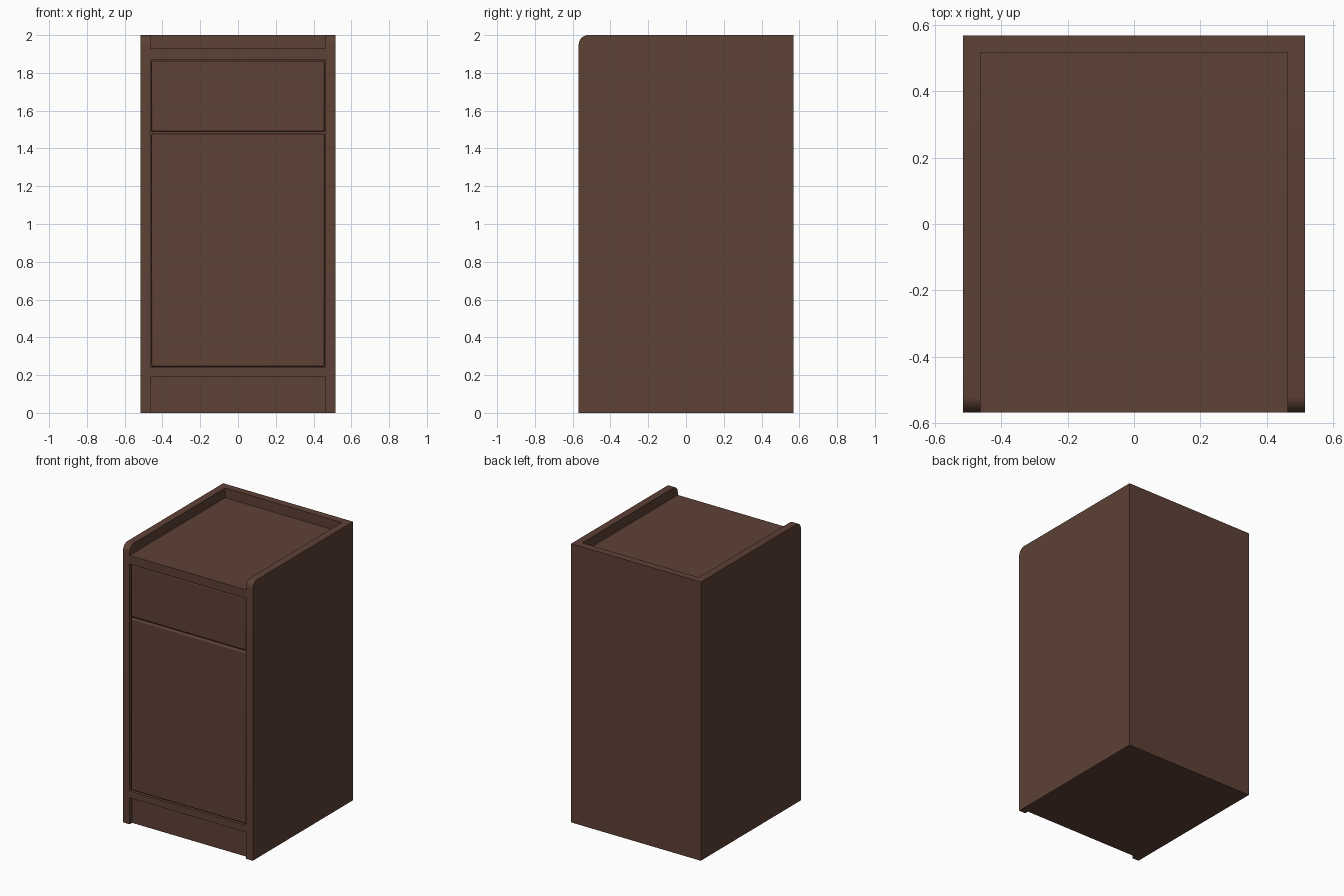
import bpy, bmesh, math

if "Cube" in bpy.data.objects:
    bpy.data.objects.remove(bpy.data.objects["Cube"])

W, D, H = 0.515, 0.568, 2.0      # half width, half depth, height
T = 0.052                        # panel thickness
IN = W - T                       # inner half width

brown = bpy.data.materials.new("dark_brown_wood")
brown.diffuse_color = (0.110, 0.053, 0.036, 1)
brown.use_nodes = True
brown.node_tree.nodes["Principled BSDF"].inputs["Base Color"].default_value = brown.diffuse_color


def finish(name, bm, bevel=0.0):
    bmesh.ops.recalc_face_normals(bm, faces=bm.faces)
    mesh = bpy.data.meshes.new(name)
    bm.to_mesh(mesh)
    bm.free()
    mesh.materials.append(brown)
    ob = bpy.data.objects.new(name, mesh)
    bpy.context.collection.objects.link(ob)
    if bevel:
        mod = ob.modifiers.new("bevel", 'BEVEL')
        mod.width, mod.segments = bevel, 2
    bpy.context.view_layer.objects.active = ob
    ob.select_set(True)
    bpy.ops.object.shade_smooth_by_angle(angle=math.radians(30))
    ob.select_set(False)
    return ob


def box(name, x, y, z, bevel=0.0):
    bm = bmesh.new()
    bmesh.ops.create_cube(bm, size=1)
    for v in bm.verts:
        for i, (a, b) in enumerate((x, y, z)):
            v.co[i] = b if v.co[i] > 0 else a
    return finish(name, bm, bevel)


def side_panel(name, x0, x1):
    # side outline with a rounded upper front corner
    r = 0.05
    pts = [(-D, 0), (D, 0), (D, H)]
    for k in range(9):
        a = math.pi / 2 * (1 + k / 8)
        pts.append((-D + r + r * math.cos(a), H - r + r * math.sin(a)))
    bm = bmesh.new()
    face = bm.faces.new([bm.verts.new((x0, y, z)) for y, z in pts])
    ext = bmesh.ops.extrude_face_region(bm, geom=[face])
    for v in ext["geom"]:
        if isinstance(v, bmesh.types.BMVert):
            v.co.x = x1
    return finish(name, bm)


# carcass
side_panel("left_side_panel", -W, -IN)
side_panel("right_side_panel", IN, W)
box("back_panel", (-IN, IN), (D - T, D), (0, H))
box("cabinet_body", (-IN, IN), (-0.54, D - T), (0, 1.87))
box("top_board", (-IN, IN), (-D, D - T), (1.868, 1.93))
box("bottom_rail", (-IN, IN), (-D, -0.53), (0.19, 0.24))

# drawer and door fronts
box("drawer_front", (-0.458, 0.458), (-0.562, -0.53), (1.489, 1.864), 0.008)
box("door_front", (-0.458, 0.458), (-0.562, -0.53), (0.245, 1.477), 0.008)
